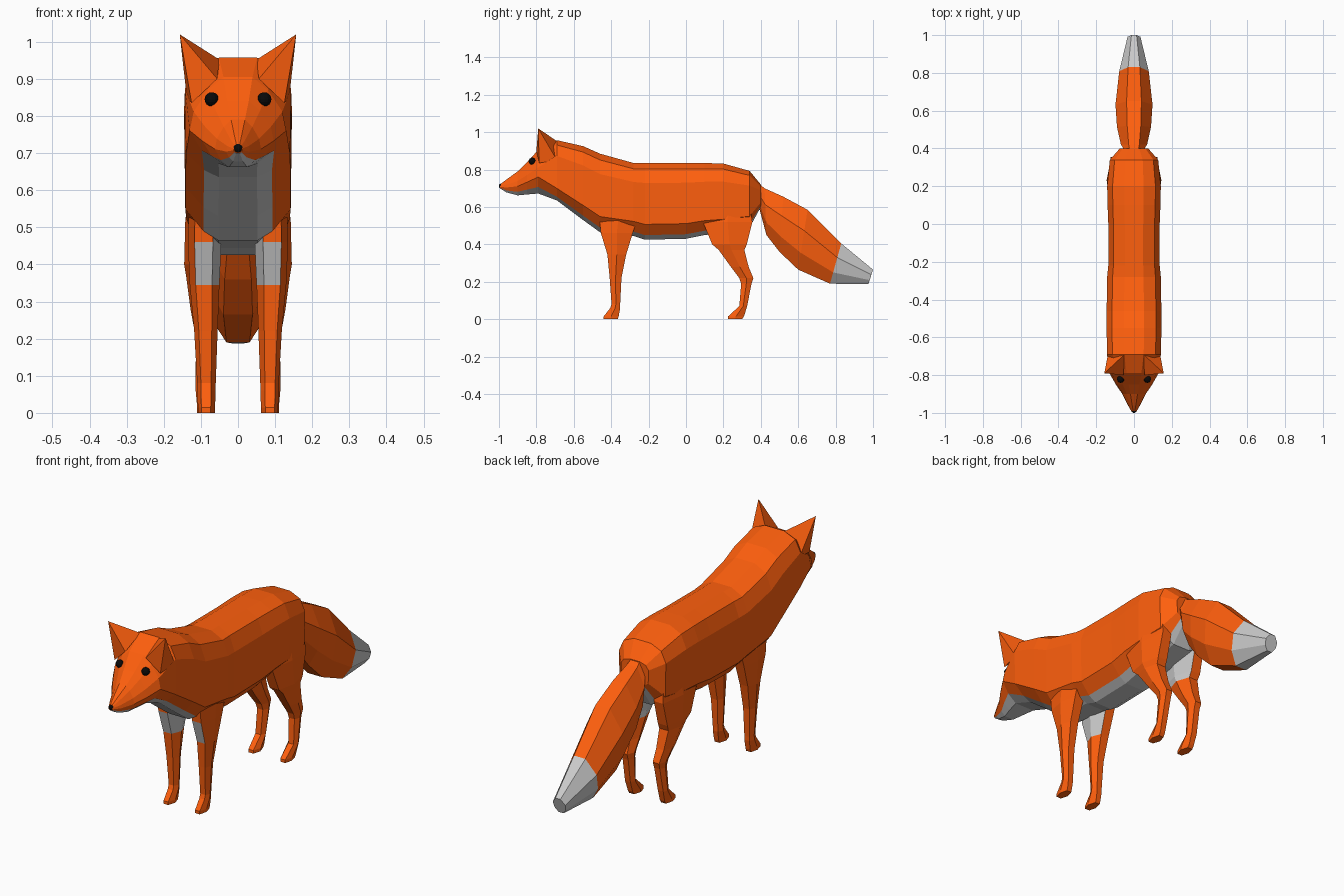
import bpy, bmesh
from mathutils import Vector

if "Cube" in bpy.data.objects:
    bpy.data.objects.remove(bpy.data.objects["Cube"])


def material(name, rgb):
    m = bpy.data.materials.new(name)
    m.diffuse_color = (*rgb, 1)
    m.use_nodes = True
    m.node_tree.nodes["Principled BSDF"].inputs["Base Color"].default_value = m.diffuse_color
    return m


ORANGE = material("orange_fur", (1.0, 0.115, 0.004))
PALE = material("pale_fur", (0.8, 0.8, 0.8))
BLACK = material("black", (0.003, 0.003, 0.003))


def finish(name, bm, mats, mirror=False):
    bmesh.ops.recalc_face_normals(bm, faces=bm.faces)
    me = bpy.data.meshes.new(name)
    bm.to_mesh(me)
    bm.free()
    for m in mats:
        me.materials.append(m)
    ob = bpy.data.objects.new(name, me)
    bpy.context.collection.objects.link(ob)
    if mirror:
        mod = ob.modifiers.new("mirror", "MIRROR")
        mod.use_mirror_merge = False
    return ob


def loft(name, rings, pale, cap_pale=False, mirror=False):
    """Skin a list of closed rings; pale(i, j) picks the pale faces."""
    bm = bmesh.new()
    vs = [[bm.verts.new(p) for p in r] for r in rings]
    n = len(vs[0])
    for i in range(len(vs) - 1):
        for j in range(n):
            k = (j + 1) % n
            f = bm.faces.new((vs[i][j], vs[i][k], vs[i + 1][k], vs[i + 1][j]))
            f.material_index = int(pale(i, j))
    bm.faces.new(vs[0])
    bm.faces.new(vs[-1]).material_index = int(cap_pale)
    return finish(name, bm, (ORANGE, PALE), mirror)


def both_sides(half):
    return half + [(-x, y, z) for x, y, z in reversed(half)]


# Head and torso: sections (y, bottom, top, half width)
HEAD = [(.3, 1), (.62, .85), (.92, .6), (1, .38), (.75, .15), (.4, 0)]
TORSO = [(.36, 1), (.8, .92), (1, .74), (.98, .2), (.64, .06), (.36, 0)]
sections = [
    (-.995, .70, .72, .012), (-.96, .678, .747, .032), (-.90, .662, .79, .062),
    (-.85, .667, .84, .096), (-.79, .672, .905, .13),
    (-.69, .635, .957, .143), (-.55, .53, .925, .145), (-.46, .465, .885, .145),
    (-.28, .445, .835, .142), (-.22, .425, .835, .136), (0, .43, .835, .136),
    (.10, .45, .835, .14), (.20, .46, .832, .142), (.34, .49, .793, .128),
    (.40, .60, .72, .075)]
rings = []
for y, zb, zt, w in sections:
    shape = HEAD if y < -.75 else TORSO
    rings.append(both_sides([(w * fx, y, zb + (zt - zb) * fz) for fx, fz in shape]))
loft("body", rings, lambda i, j: j in (4, 5, 6))

# Legs: six-sided sections (z, front y, back y, inner x, outer x)
LEG = [(.25, 0), (.8, 0), (1, .5), (.8, 1), (.25, 1), (0, .5)]


def leg(name, rows, pale):
    rs = [[(x0 + (x1 - x0) * u, y0 + (y1 - y0) * v, z) for u, v in LEG]
          for z, y0, y1, x0, x1 in rows]
    loft(name, rs, pale, mirror=True)


leg("front_legs", [
    (.60, -.47, -.24, .05, .132), (.46, -.455, -.285, .045, .135),
    (.345, -.42, -.32, .05, .13), (.22, -.408, -.345, .055, .118),
    (.08, -.398, -.352, .06, .11), (.06, -.405, -.352, .06, .11),
    (.015, -.44, -.36, .062, .108), (0, -.44, -.365, .062, .108)],
    lambda i, j: i < 2 and (j in (4, 5) or (i == 1 and j == 0)))
leg("rear_legs", [
    (.66, .12, .335, .06, .122), (.52, .09, .355, .05, .142),
    (.40, .14, .325, .05, .145), (.37, .175, .312, .05, .14),
    (.28, .24, .335, .053, .128), (.22, .285, .36, .055, .117),
    (.19, .295, .35, .057, .113), (.07, .285, .327, .062, .115),
    (.015, .225, .31, .062, .11), (0, .225, .30, .062, .11)],
    lambda i, j: i < 3 and j in (4, 5))

# Tail: slanted sections (top y, top z, bottom y, bottom z, half width)
rings = []
for yt, zt, yb, zb, w in [
        (.37, .74, .39, .60, .045), (.42, .70, .43, .45, .07),
        (.52, .655, .50, .36, .09), (.65, .585, .60, .265, .098),
        (.83, .405, .77, .19, .078), (1.0, .265, .975, .187, .034)]:
    t, b = Vector((0, yt, zt)), Vector((0, yb, zb))
    half = [t.lerp(b, f) + Vector((w * s, 0, 0))
            for s, f in ((.4, 0), (1, .35), (.9, .72), (.4, 1))]
    rings.append(both_sides([tuple(p) for p in half]))
loft("tail", rings, lambda i, j: i == 4, cap_pale=True)

# Ears: pointed pyramids
bm = bmesh.new()
base = [bm.verts.new(p) for p in ((.05, -.69, .952), (.056, -.80, .90),
                                  (.125, -.785, .835), (.138, -.69, .85))]
tip = bm.verts.new((.157, -.79, 1.02))
bm.faces.new(base)
for a, b in zip(base, base[1:] + base[:1]):
    bm.faces.new((a, b, tip))
finish("ears", bm, (ORANGE,), True)


# Eyes and nose: small black balls
def ball(name, centre, radius, mirror):
    bm = bmesh.new()
    bmesh.ops.create_uvsphere(bm, u_segments=12, v_segments=8, radius=radius)
    bmesh.ops.translate(bm, verts=bm.verts, vec=centre)
    finish(name, bm, (BLACK,), mirror)


ball("eyes", (.071, -.822, .845), .019, True)
ball("nose", (0, -.988, .712), .013, False)
